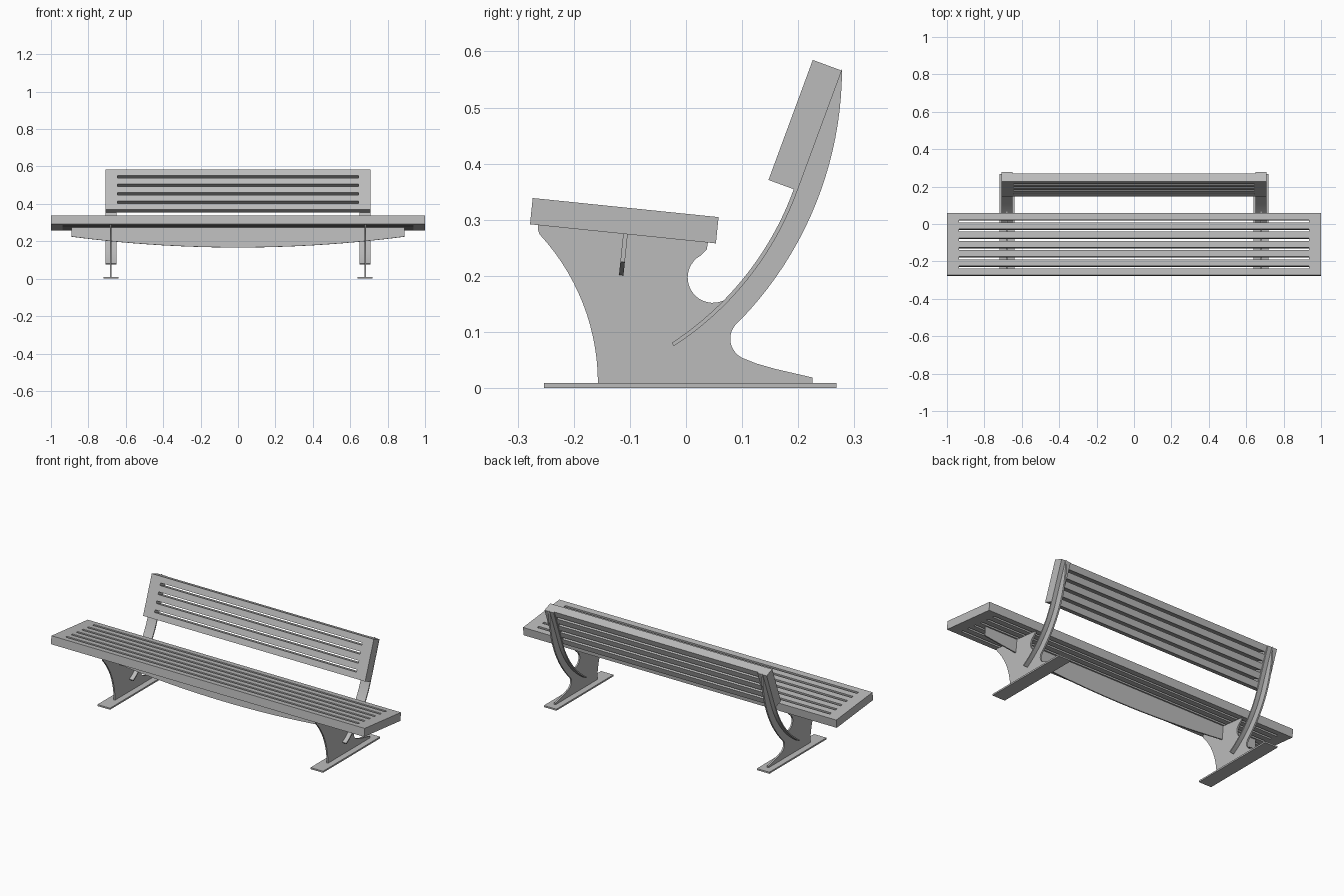
import bpy, bmesh
from math import sin, cos, radians
from mathutils import Vector

cube = bpy.data.objects.get("Cube")
if cube:
    bpy.data.objects.remove(cube)

GREY = (0.5, 0.5, 0.5, 1.0)
metal = bpy.data.materials.new("grey_metal")
metal.use_nodes = True
metal.diffuse_color = GREY
metal.node_tree.nodes["Principled BSDF"].inputs["Base Color"].default_value = GREY


def solid(name, verts, faces, push):
    """Extrude a flat sheet of faces along a vector into a closed solid."""
    bm = bmesh.new()
    vs = [bm.verts.new(v) for v in verts]
    for f in faces:
        bm.faces.new([vs[i] for i in f])
    out = bmesh.ops.extrude_face_region(bm, geom=bm.faces[:], use_keep_orig=True)
    moved = [g for g in out["geom"] if isinstance(g, bmesh.types.BMVert)]
    bmesh.ops.translate(bm, verts=moved, vec=push)
    bmesh.ops.recalc_face_normals(bm, faces=bm.faces[:])
    mesh = bpy.data.meshes.new(name)
    bm.to_mesh(mesh)
    bm.free()
    mesh.materials.append(metal)
    ob = bpy.data.objects.new(name, mesh)
    bpy.context.collection.objects.link(ob)
    bpy.ops.object.select_all(action="DESELECT")
    ob.select_set(True)
    bpy.context.view_layer.objects.active = ob
    bpy.ops.object.shade_smooth_by_angle(angle=radians(30))
    return ob


def side_plate(name, profile, x, width):
    """Extrude a (y, z) outline across x, centred on x."""
    verts = [(x - width / 2, y, z) for y, z in profile]
    return solid(name, verts, [range(len(verts))], Vector((width, 0, 0)))


def slotted_panel(name, origin, along, normal, length, thick, half, inner, slots, gap=0.014):
    """Flat panel with evenly spaced slots running along x."""
    slat = (length - slots * gap) / (slots + 1)
    rows = [0.0]
    for i in range(2 * slots + 1):
        rows.append(rows[-1] + (gap if i % 2 else slat))
    xs = (-half, -inner, inner, half)
    verts = [origin + along * r + Vector((x, 0, 0)) for r in rows for x in xs]
    faces = []
    for r in range(len(rows) - 1):
        for c in range(3):
            if c == 1 and r % 2:
                continue
            a = r * 4 + c
            faces.append((a, a + 1, a + 5, a + 4))
    return solid(name, verts, faces, normal * thick)


def arc(cy, cz, radius, start, end, steps):
    angles = [radians(start + (end - start) * i / steps) for i in range(steps + 1)]
    return [(cy + radius * cos(a), cz + radius * sin(a)) for a in angles]


# Seat, tilted down towards the back
seat_o = Vector((0, -0.278, 0.292))
seat_u = Vector((0, 0.331, -0.034)).normalized()
seat_n = Vector((0, 0.034, 0.331)).normalized()
slotted_panel("seat", seat_o, seat_u, seat_n, 0.333, 0.047, 1.0, 0.935, 6)

# Backrest, leaning back
back_o = Vector((0, 0.147, 0.371))
back_u = Vector((0, 0.079, 0.214)).normalized()
back_n = Vector((0, 0.214, -0.079)).normalized()
slotted_panel("backrest", back_o, back_u, back_n, 0.228, 0.048, 0.709, 0.645, 4)

# Bowed stiffener under the seat
apron_o = seat_o + seat_u * 0.167
xs = [0.89 * i / 16 for i in range(-16, 17)]
apron = [apron_o + Vector((x, 0, 0)) - seat_n * (0.108 - 0.058 * (x / 0.89) ** 2) for x in xs]
apron += [apron_o + Vector((x, 0, 0)) for x in (0.89, -0.89)]
solid("seat_stiffener", apron, [range(len(apron))], seat_u * 0.008)

# Curved arm strip: an arc running into the straight back of the backrest
THICK = 0.007
R = 0.55
top = back_o + back_u * 0.228 + back_n * 0.048
top_back = top + back_n * THICK
strip = arc(-0.325, 0.542, R, -57, -20, 20) + [(top.y, top.z), (top_back.y, top_back.z)]
strip += arc(-0.325, 0.542, R + THICK, -20, -57, 20)

# Frame web outline, anticlockwise in sections
web = [(0.225, 0.005), (0.225, 0.019), (0.16, 0.034), (0.125, 0.044)]
web += arc(0.117, 0.088, 0.038, 250, 135, 14)
web += arc(-0.366, 0.569, 0.644, -44, 0, 20)
web += arc(-0.325, 0.542, R + THICK / 2, -20, -42, 12)
web += arc(0.048, 0.197, 0.045, -45, -240, 20)
web += [(0.037, 0.247), (0.039, 0.2595), (-0.264, 0.2906), (-0.264, 0.283)]
web += arc(-0.547, 0.009, 0.39, 42.8, 0, 14)
web += [(-0.157, 0.005)]

foot = [(-0.253, 0), (0.268, 0), (0.268, 0.009), (-0.253, 0.009)]

# Left and right end frames
for label, x in (("left", 0.68), ("right", -0.68)):
    side_plate(label + "_foot_plate", foot, x, 0.08)
    side_plate(label + "_frame_web", web, x, 0.009)
    side_plate(label + "_arm_strip", strip, x, 0.059)
